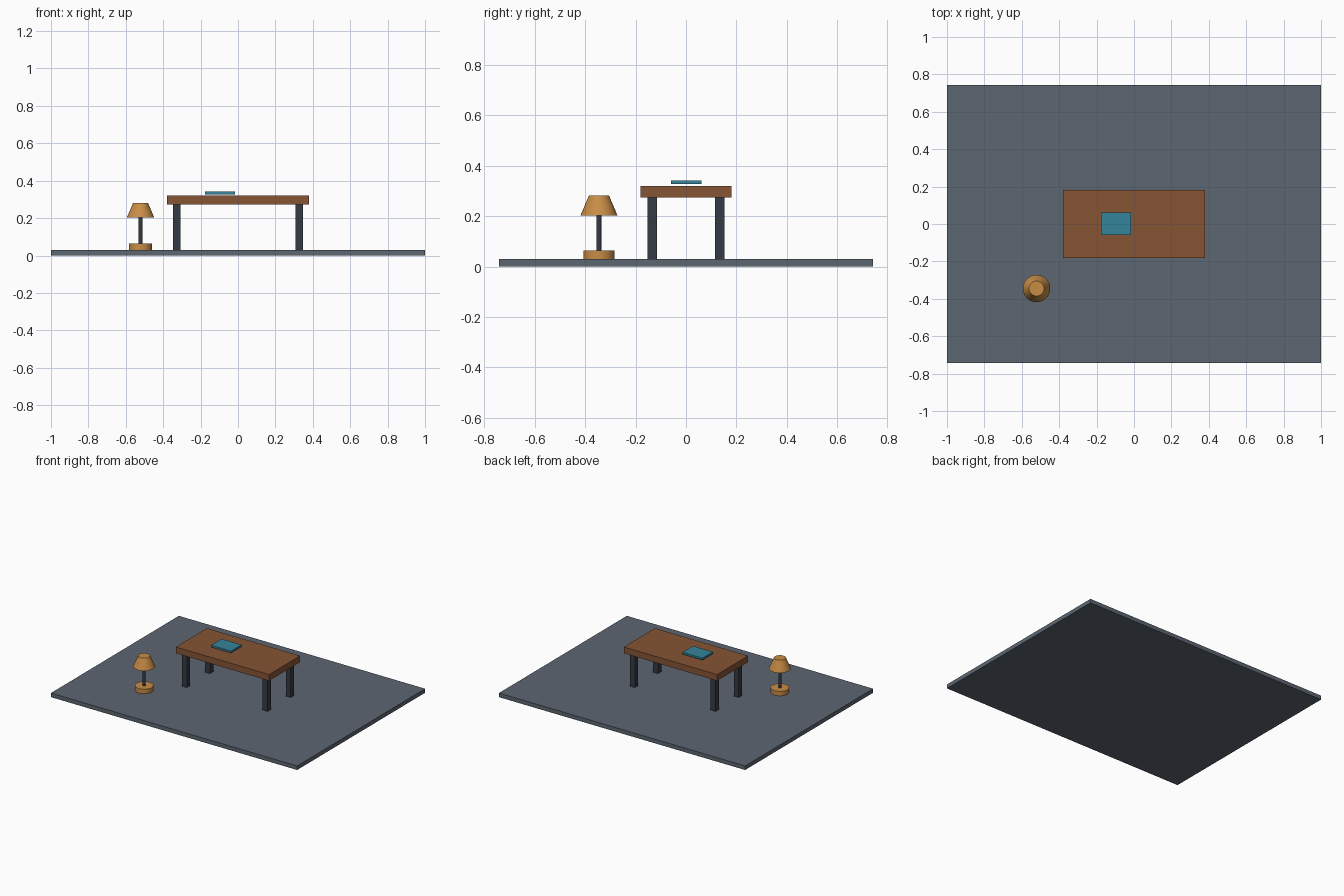
import bpy

if "Cube" in bpy.data.objects:
    bpy.data.objects.remove(bpy.data.objects["Cube"])


def material(name, colour):
    m = bpy.data.materials.new(name)
    m.diffuse_color = (*colour, 1)
    m.use_nodes = True
    m.node_tree.nodes["Principled BSDF"].inputs["Base Color"].default_value = m.diffuse_color
    return m


SLATE = material("slate_grey", (0.107, 0.133, 0.168))
BROWN = material("wood_brown", (0.235, 0.090, 0.035))
DARK = material("dark_metal", (0.036, 0.044, 0.058))
AMBER = material("amber", (0.580, 0.265, 0.062))
TEAL = material("teal", (0.034, 0.230, 0.320))


def finish(name, mat):
    ob = bpy.context.object
    ob.name = name
    ob.data.materials.append(mat)
    return ob


def box(name, mat, x, y, z0, z1, sx, sy):
    bpy.ops.mesh.primitive_cube_add(size=1, location=(x, y, (z0 + z1) / 2))
    bpy.context.object.scale = (sx, sy, z1 - z0)
    bpy.ops.object.transform_apply(location=False, rotation=False, scale=True)
    return finish(name, mat)


def cone(name, mat, x, y, z0, z1, r0, r1):
    bpy.ops.mesh.primitive_cone_add(vertices=32, radius1=r0, radius2=r1, depth=z1 - z0,
                                    location=(x, y, (z0 + z1) / 2))
    bpy.ops.object.shade_smooth_by_angle()
    return finish(name, mat)


# Floor slab
box("floor", SLATE, 0, 0, 0, 0.03, 2.0, 1.484)

# Table top and four legs
box("table_top", BROWN, 0, 0, 0.274, 0.32, 0.757, 0.361)
for x_name, sx in (("left", -1), ("right", 1)):
    for y_name, sy in (("front", -1), ("back", 1)):
        box(f"{y_name}_{x_name}_leg", DARK, sx * 0.328, sy * 0.134, 0.03, 0.274, 0.039, 0.039)

# Book hovering just above the table top
box("book", TEAL, -0.096, 0.001, 0.327, 0.341, 0.162, 0.122)

# Lamp: base, pole and tapered shade
LX, LY = -0.521, -0.345
cone("lamp_base", AMBER, LX, LY, 0.03, 0.063, 0.062, 0.062)
cone("lamp_pole", DARK, LX, LY, 0.063, 0.205, 0.01, 0.01)
cone("lamp_shade", AMBER, LX, LY, 0.203, 0.281, 0.073, 0.04)
